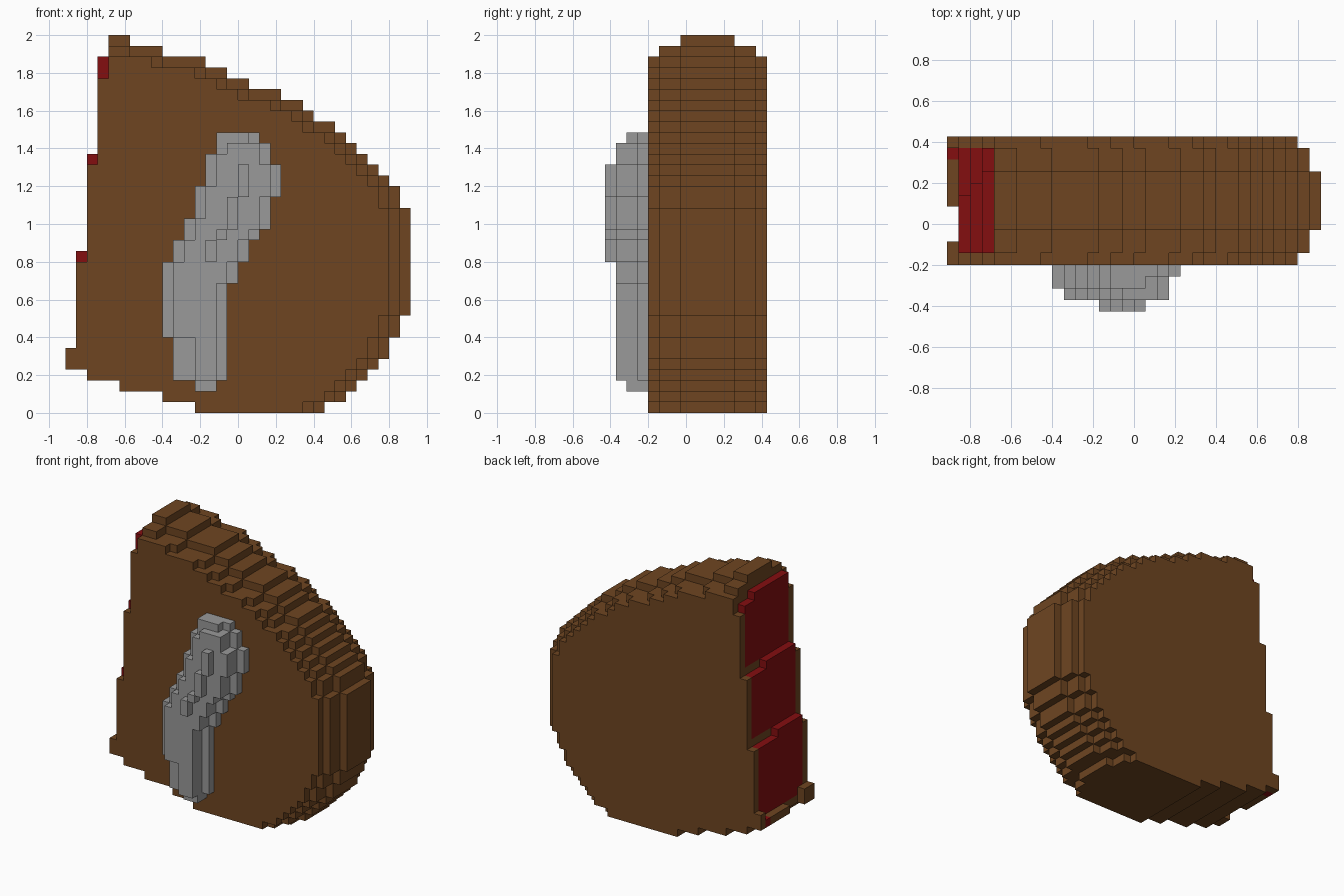
import bpy
import bmesh
from mathutils import Vector

if "Cube" in bpy.data.objects:
    bpy.data.objects.remove(bpy.data.objects["Cube"], do_unlink=True)

UNIT = 2 / 35                      # edge of one block
ORIGIN = Vector((-16, -7.5, 0))    # grid corner, in blocks
FRONT, BACK = 4, 14                # first and last body layers
TOP = 34


def material(name, colour):
    mat = bpy.data.materials.new(name)
    mat.use_nodes = True
    mat.diffuse_color = (*colour, 1)
    mat.node_tree.nodes["Principled BSDF"].inputs["Base Color"].default_value = (*colour, 1)
    return mat


def expand(runs):
    """Turn (value, number of rows) pairs into one value per row."""
    return [value for value, count in runs for _ in range(count)]


def build(name, cells, solid, mat):
    """Make one mesh from the exposed faces of a set of blocks."""
    bm = bmesh.new()
    for cell in cells:
        for axis in range(3):
            for side in (0, 1):
                beside = list(cell)
                beside[axis] += 2 * side - 1
                if tuple(beside) in solid:
                    continue
                u, v = (axis + 1) % 3, (axis + 2) % 3
                loop = [(0, 0), (1, 0), (1, 1), (0, 1)]
                corners = []
                for a, b in (loop if side else loop[::-1]):
                    p = Vector(cell)
                    p[axis] += side
                    p[u] += a
                    p[v] += b
                    corners.append(bm.verts.new((p + ORIGIN) * UNIT))
                bm.faces.new(corners)
    bmesh.ops.remove_doubles(bm, verts=bm.verts, dist=UNIT / 50)
    mesh = bpy.data.meshes.new(name)
    bm.to_mesh(mesh)
    bm.free()
    mesh.materials.append(mat)
    obj = bpy.data.objects.new(name, mesh)
    bpy.context.collection.objects.link(obj)


# Side outline of the rounded body, row by row from the bottom
left = [12, 9, 5, 2] + expand([(1, 10), (2, 9), (3, 8), (4, 4)])
right = [24, 26, 27, 28, 29] + expand([(30, 2), (31, 2), (32, 10), (31, 2)]) + [
    30, 29, 28, 27, 26, 25, 23, 22, 20, 17, 15, 13, 9, 6]


def inside(i, k):
    return k <= TOP and i < right[k]


# Body: the outer layers step inward along the curved rim
body = set()
for j in range(FRONT, BACK + 1):
    edge = min(j - FRONT, BACK - j)
    inset = 2 if edge == 0 else 1 if edge < 3 else 0
    tests = {0: [(0, 0)], 1: [(1, 0), (0, 1)], 2: [(2, 0), (1, 1)]}[inset]
    for k in range(TOP + 1 - inset):
        for i in range(left[k], right[k]):
            if all(inside(i + a, k + b) for a, b in tests):
                body.add((i, j, k))

# Ragged lower lip on the open side
for j in (4, 5, 9, 10, 11, 12, 14):
    body.add((0, j, 4))
    if j in (4, 5, 14):
        body.add((0, j, 5))

# Filling: three stepped red panels between the outer layers
filling = {(0, 13, 4)}
for i, low, high, step in ((1, 5, 14, 10), (2, 15, 23, 11), (3, 24, 32, 12)):
    for j in range(FRONT + 1, BACK):
        for k in range(low, high + (j < step)):
            filling.add((i, j, k))
body -= filling

# Raised grey relief: outline from its lowest row upward
relief_left = [12] + expand([(10, 4), (9, 7), (10, 2), (11, 2), (12, 3), (13, 3), (14, 2)])
relief_right = [14] + expand([(15, 9), (16, 2), (17, 2), (18, 1), (19, 3), (20, 3), (19, 2), (18, 1)])
relief = set()
for k, (lo, hi) in enumerate(zip(relief_left, relief_right), 2):
    layers = {3: (lo, hi), 2: (lo, hi - (k > 2))}
    if 3 <= k <= 24:
        layers[1] = (lo + (2 if k < 7 else 1), hi - 1)
    if 14 <= k <= 22:
        ridge = 13 if k < 16 else 14 if k < 17 else 15 if k < 20 else 16
        layers[0] = (ridge, ridge + 1)
    for j, (a, b) in layers.items():
        relief.update((i, j, k) for i in range(a, b))

solid = body | filling | relief
build("rounded_body", body, solid, material("brown", (0.156, 0.060, 0.0152)))
build("red_filling", filling, solid, material("dark_red", (0.231, 0.0044, 0.0052)))
build("front_relief", relief, solid, material("grey", (0.319, 0.319, 0.319)))
